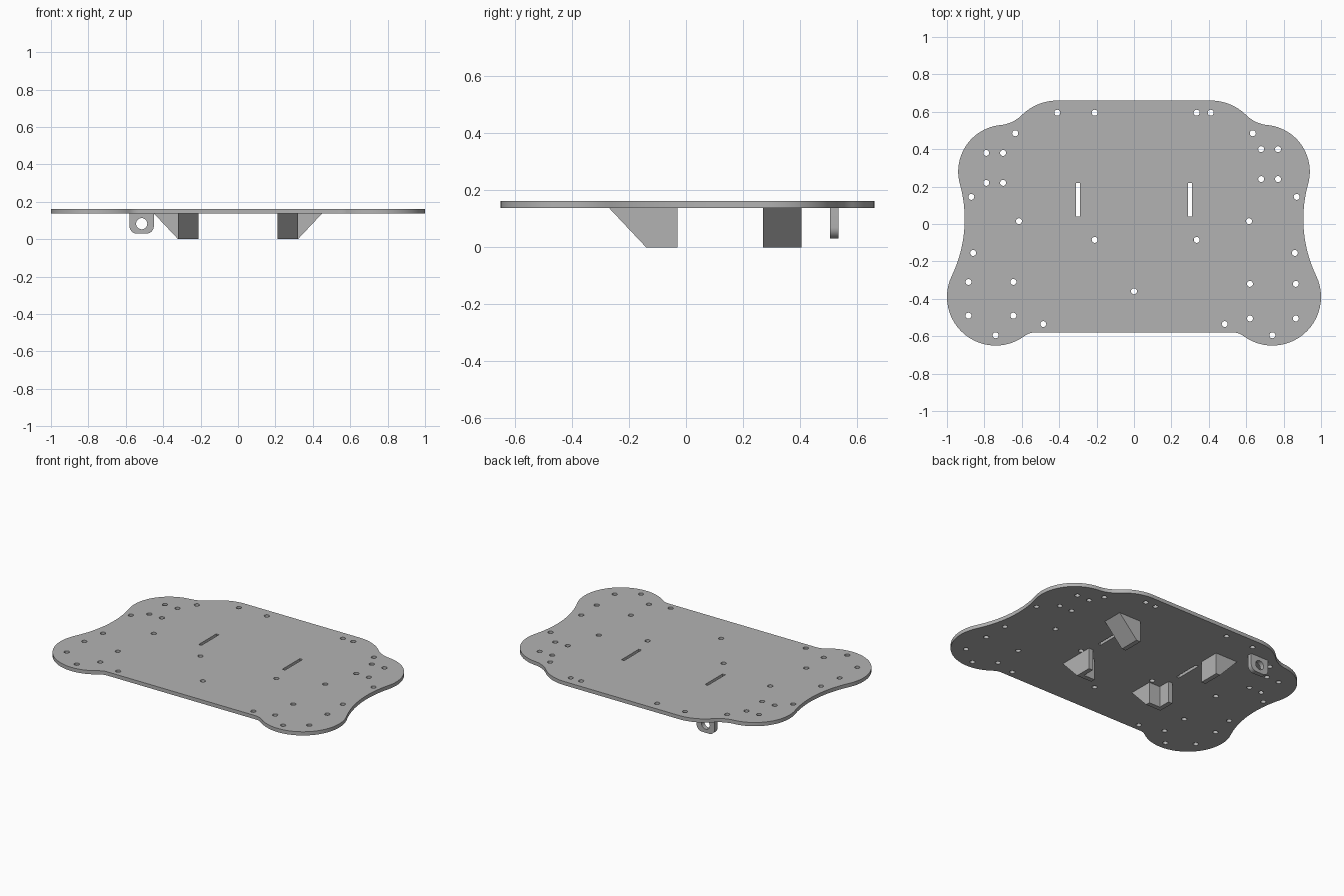
import bpy
import bmesh
from math import pi, cos, sin, atan2, radians, sqrt
from mathutils import Vector

default_cube = bpy.data.objects.get("Cube")
if default_cube:
    bpy.data.objects.remove(default_cube)

grey = bpy.data.materials.new("plain_grey")
grey.use_nodes = True
grey_colour = (0.45, 0.45, 0.45, 1)
grey.diffuse_color = grey_colour
grey.node_tree.nodes["Principled BSDF"].inputs["Base Color"].default_value = grey_colour

PLATE_BOTTOM, PLATE_TOP = 0.138, 0.162
FLAT = (0, 0, 0)                          # profile drawn in x, y
FACING_FRONT = (pi / 2, 0, 0)             # profile drawn in x, z
FACING_SIDE = (pi / 2, 0, pi / 2)         # profile drawn in y, z


def arc(centre, radius, start, end, steps=24):
    return [Vector((centre[0] + radius * cos(start + (end - start) * i / steps),
                    centre[1] + radius * sin(start + (end - start) * i / steps)))
            for i in range(steps + 1)]


def circle(centre, radius):
    return arc(centre, radius, 0, 2 * pi)[:-1]


def rectangle(left, right, low, high):
    return [(left, low), (right, low), (right, high), (left, high)]


def direction(start, end):
    return atan2(end[1] - start[1], end[0] - start[0])


def slab(name, outlines, thickness, location, rotation=FLAT):
    """Extrude flat outlines; inner outlines become holes."""
    curve = bpy.data.curves.new(name, "CURVE")
    curve.dimensions = "2D"
    curve.fill_mode = "BOTH"
    curve.extrude = thickness / 2
    for outline in outlines:
        spline = curve.splines.new("POLY")
        spline.points.add(len(outline) - 1)
        for point, place in zip(spline.points, outline):
            point.co = (place[0], place[1], 0, 1)
        spline.use_cyclic_u = True
    helper = bpy.data.objects.new(name + "_helper", curve)
    bpy.context.scene.collection.objects.link(helper)
    bpy.context.view_layer.update()
    evaluated = helper.evaluated_get(bpy.context.evaluated_depsgraph_get())
    mesh = bpy.data.meshes.new_from_object(evaluated)
    bpy.data.objects.remove(helper)

    bm = bmesh.new()
    bm.from_mesh(mesh)
    bmesh.ops.remove_doubles(bm, verts=bm.verts, dist=0.0001)
    bmesh.ops.recalc_face_normals(bm, faces=bm.faces)
    bm.to_mesh(mesh)
    bm.free()
    mesh.name = name
    mesh.materials.clear()
    mesh.materials.append(grey)

    part = bpy.data.objects.new(name, mesh)
    part.location = location
    part.rotation_euler = rotation
    bpy.context.scene.collection.objects.link(part)
    bpy.ops.object.select_all(action="DESELECT")
    part.select_set(True)
    bpy.context.view_layer.objects.active = part
    bpy.ops.object.shade_smooth_by_angle(angle=radians(30))
    return part


def fillet_centre(first, second, blend):
    """Centre of a hollow blend touching two round lobes from outside."""
    (a, ra), (b, rb) = first, second
    a, b = Vector(a), Vector(b)
    span = (b - a).length
    along = ((ra + blend) ** 2 - (rb + blend) ** 2 + span ** 2) / (2 * span)
    out = sqrt((ra + blend) ** 2 - along ** 2)
    unit = (b - a) / span
    return a + unit * along + Vector((-unit.y, unit.x)) * out


# Plate outline: three rounded lobes on each side joined by hollow blends
shoulder = ((0.41, 0.39), 0.27)
rear_lobe = ((0.69, 0.28), 0.25)
front_lobe = ((0.74, -0.39), 0.26)
NECK, WAIST, TOE = 0.19, 0.7, 0.09
neck = fillet_centre(shoulder, rear_lobe, NECK)
waist = fillet_centre(rear_lobe, front_lobe, WAIST)
toe = (0.53, -0.58 - TOE)


def lobe(shape, start, end):
    return arc(shape[0], shape[1], start, end)


def hollow(centre, radius, before, after):
    start, end = direction(centre, before), direction(centre, after)
    if end < start:
        end += 2 * pi
    return arc(centre, radius, start, end)


half = lobe(shoulder, pi / 2, direction(shoulder[0], neck))
half += hollow(neck, NECK, shoulder[0], rear_lobe[0])
half += lobe(rear_lobe, direction(rear_lobe[0], neck), direction(rear_lobe[0], waist))
half += hollow(waist, WAIST, rear_lobe[0], front_lobe[0])
half += lobe(front_lobe, direction(front_lobe[0], waist),
             direction(front_lobe[0], toe) - 2 * pi * (direction(front_lobe[0], toe) > 0))
half += hollow(toe, TOE, front_lobe[0], (toe[0], 0))
outline = half + [Vector((-p.x, p.y)) for p in reversed(half)]
outline = [p for i, p in enumerate(outline) if (p - outline[i - 1]).length > 0.0005]

# Screw holes: mirrored pairs, single holes and square groups
holes = []
for x, y in [(0.41, 0.595), (0.635, 0.485), (0.87, 0.145), (0.615, 0.015),
             (0.86, -0.155), (0.485, -0.535), (0.74, -0.595)]:
    holes += [(x, y), (-x, y)]
holes += [(0, -0.36)]
for y in (0.595, -0.085):
    holes += [(-0.21, y), (0.335, y)]
for left, right, low, high in [(-0.79, -0.7, 0.22, 0.38), (0.68, 0.77, 0.24, 0.4),
                               (-0.885, -0.645, -0.49, -0.31),
                               (0.62, 0.865, -0.505, -0.32)]:
    holes += rectangle(left, right, low, high)
cutouts = [circle(place, 0.016) for place in holes]

# Strap slots
for x in (-0.3, 0.3):
    cutouts.append(rectangle(x - 0.01, x + 0.01, 0.04, 0.22))

slab("base_plate", [outline] + cutouts, PLATE_TOP - PLATE_BOTTOM,
     (0, 0, (PLATE_TOP + PLATE_BOTTOM) / 2))

# Corner brackets under the plate
INNER, OUTER, ARM_END = 0.29, 0.32, 0.21
for side, label in ((1, "left"), (-1, "right")):
    # front corner: sloped block across, with a thin wall running back
    slope = [(-0.27, PLATE_BOTTOM), (-0.14, 0), (-0.11, 0), (-0.11, PLATE_BOTTOM)]
    slab("front_bracket_" + label, [slope], OUTER - ARM_END,
         (side * (OUTER + ARM_END) / 2, 0, 0), FACING_SIDE)
    wall = rectangle(side * INNER, side * OUTER, -0.11, -0.03)
    slab("front_bracket_wall_" + label, [wall], PLATE_BOTTOM, (0, 0, PLATE_BOTTOM / 2))
    # rear corner: wall braced outward by a slope
    brace = [(side * INNER, PLATE_BOTTOM), (side * INNER, 0),
             (side * OUTER, 0), (side * 0.45, PLATE_BOTTOM)]
    slab("rear_bracket_" + label, [brace], 0.135, (0, 0.338, 0), FACING_FRONT)

# Hanging eyelet with rounded lower corners
LEFT, RIGHT, LOW, ROUND = -0.58, -0.45, 0.03, 0.04
eyelet = [(RIGHT, PLATE_BOTTOM), (LEFT, PLATE_BOTTOM)]
eyelet += arc((LEFT + ROUND, LOW + ROUND), ROUND, pi, pi * 1.5, 10)
eyelet += arc((RIGHT - ROUND, LOW + ROUND), ROUND, pi * 1.5, pi * 2, 10)
slab("eyelet", [eyelet, circle(((LEFT + RIGHT) / 2, 0.083), 0.03)], 0.03,
     (0, 0.52, 0), FACING_FRONT)
